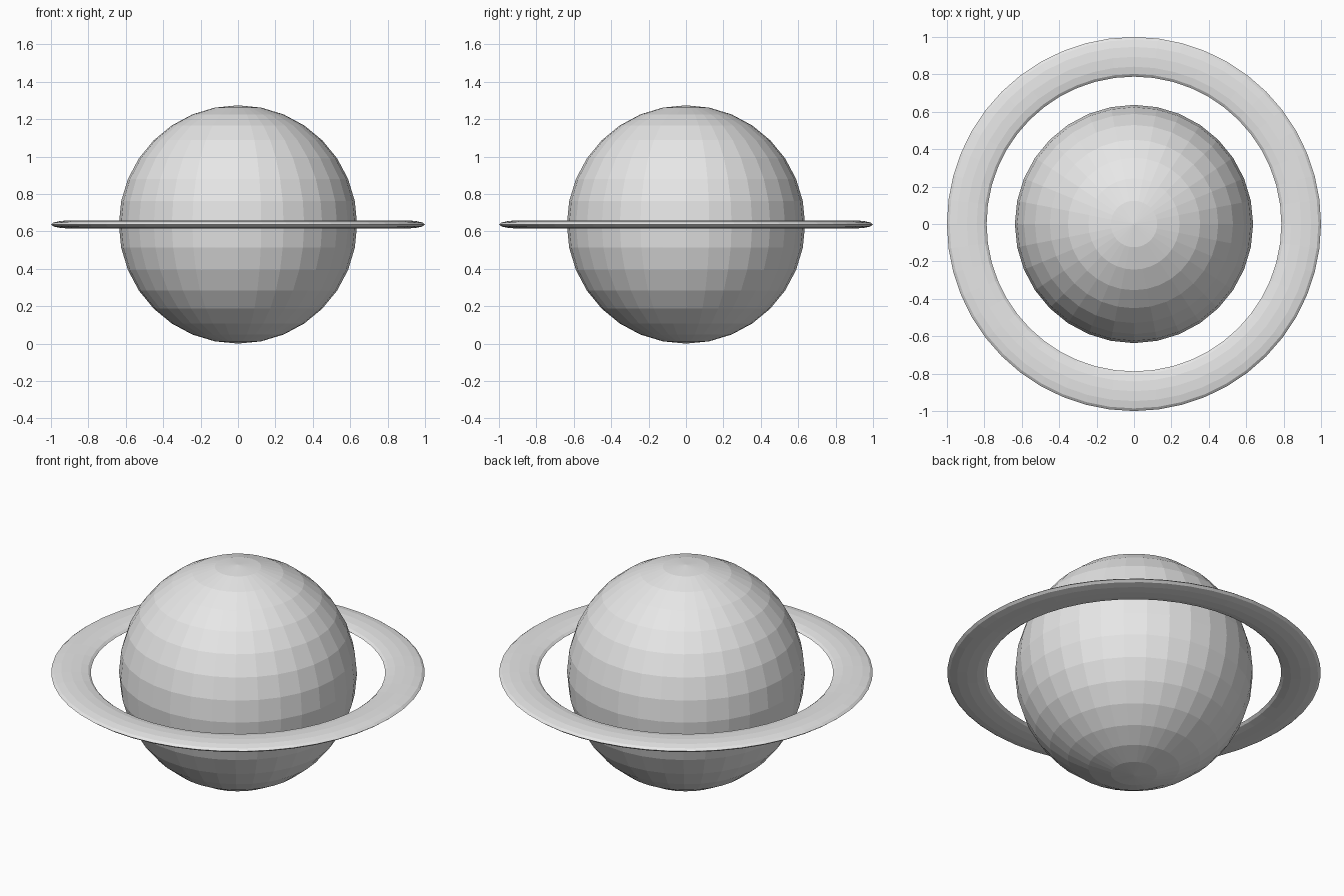
import bpy

if "Cube" in bpy.data.objects:
    bpy.data.objects.remove(bpy.data.objects["Cube"])

grey = bpy.data.materials.new("plain_grey")
grey.diffuse_color = (0.8, 0.8, 0.8, 1)
grey.use_nodes = True
grey.node_tree.nodes["Principled BSDF"].inputs["Base Color"].default_value = grey.diffuse_color

CENTRE_Z = 0.637


def finish(name):
    ob = bpy.context.object
    ob.name = name
    ob.data.materials.append(grey)
    bpy.ops.object.shade_flat()
    return ob


# faceted globe
bpy.ops.mesh.primitive_uv_sphere_add(segments=32, ring_count=16, radius=0.637,
                                     location=(0, 0, CENTRE_Z))
finish("globe")

# wide, flattened ring around the equator
bpy.ops.mesh.primitive_torus_add(major_segments=48, minor_segments=12,
                                 major_radius=0.894, minor_radius=0.106,
                                 location=(0, 0, CENTRE_Z))
ring = finish("ring")
ring.scale.z = 0.022 / 0.106
